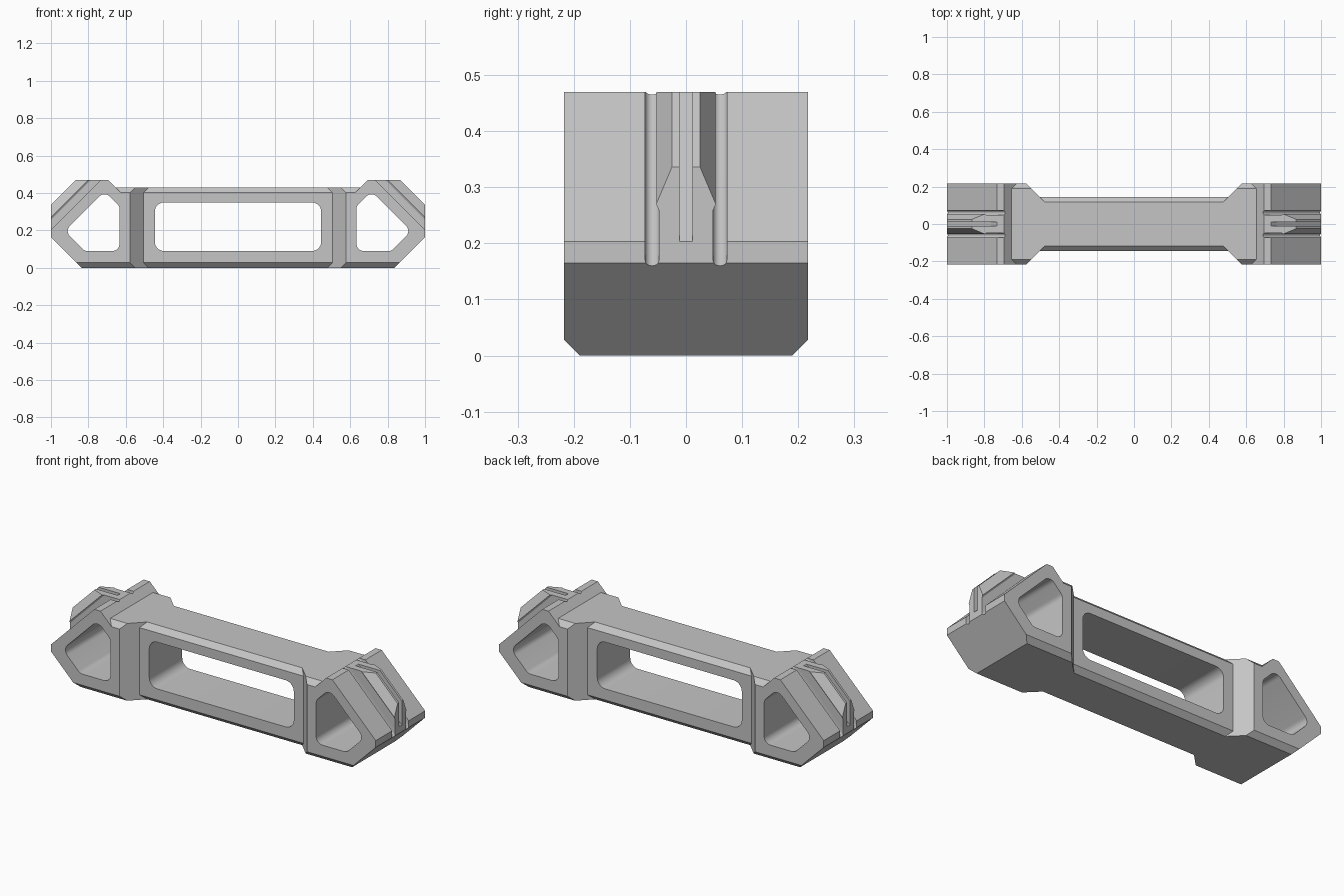
import bpy, bmesh, math
from mathutils import Vector

if "Cube" in bpy.data.objects:
    bpy.data.objects.remove(bpy.data.objects["Cube"], do_unlink=True)

grey = bpy.data.materials.new("matte_grey")
grey.use_nodes = True
colour = (0.56, 0.56, 0.56, 1)
grey.diffuse_color = colour
grey.node_tree.nodes["Principled BSDF"].inputs["Base Color"].default_value = colour

HALF = 0.217     # half depth of the end blocks
WAIST = 0.145    # half depth of the slim middle
TOP = 0.43       # height of the flat top
PEAK = 0.47      # height of the raised ends
CH = 0.028       # chamfer size
SLOPE = 1.203    # x + z on the outer sloping face


def prism(name, points, place, start, end, clips=()):
    """Extrude a 2D outline from start to end, then trim it with planes."""
    bm = bmesh.new()
    a = [bm.verts.new(place(u, v, start)) for u, v in points]
    b = [bm.verts.new(place(u, v, end)) for u, v in points]
    bm.faces.new(a)
    bm.faces.new(b[::-1])
    for i in range(len(a)):
        j = (i + 1) % len(a)
        bm.faces.new((a[i], a[j], b[j], b[i]))
    for co, normal in clips:
        geom = bm.verts[:] + bm.edges[:] + bm.faces[:]
        bmesh.ops.bisect_plane(bm, geom=geom, plane_co=co, plane_no=normal, clear_outer=True)
        rim = [e for e in bm.edges if e.is_boundary]
        bmesh.ops.holes_fill(bm, edges=rim, sides=0)
    bmesh.ops.recalc_face_normals(bm, faces=bm.faces[:])
    mesh = bpy.data.meshes.new(name)
    bm.to_mesh(mesh)
    bm.free()
    mesh.materials.append(grey)
    obj = bpy.data.objects.new(name, mesh)
    bpy.context.collection.objects.link(obj)
    return obj


def along_x(u, v, d):
    return (d, u, v)


def along_y(u, v, d):
    return (u, d, v)


def along_slope(u, v, d):
    return ((v + d) / 2, u, (v - d) / 2)


def rounded(points, radius, steps=9):
    """Round every corner of a convex outline."""
    result = []
    pts = [Vector(p) for p in points]
    for i, p in enumerate(pts):
        to_prev = (pts[i - 1] - p).normalized()
        to_next = (pts[(i + 1) % len(pts)] - p).normalized()
        half = to_prev.angle(to_next) / 2
        centre = p + (to_prev + to_next).normalized() * radius / math.sin(half)
        first = p + to_prev * radius / math.tan(half) - centre
        last = p + to_next * radius / math.tan(half) - centre
        sweep = first.angle(last)
        for k in range(steps + 1):
            t = k / steps
            arm = first * math.sin((1 - t) * sweep) + last * math.sin(t * sweep)
            result.append(tuple(centre + arm / math.sin(sweep)))
    return result


def apply(obj, mod):
    bpy.context.view_layer.objects.active = obj
    bpy.ops.object.modifier_apply(modifier=mod.name)


def combine(obj, other, operation):
    mod = obj.modifiers.new("combine", "BOOLEAN")
    mod.operation = operation
    mod.solver = "EXACT"
    mod.object = other
    apply(obj, mod)
    bpy.data.objects.remove(other, do_unlink=True)


def mirror_x(obj, bisect=False):
    mod = obj.modifiers.new("mirror", "MIRROR")
    mod.use_bisect_axis[0] = bisect
    apply(obj, mod)


def finish(obj):
    bpy.ops.object.select_all(action="DESELECT")
    obj.select_set(True)
    bpy.context.view_layer.objects.active = obj
    bpy.ops.object.shade_smooth_by_angle(angle=math.radians(20))


def bar_section(w):
    return [(-w + CH, 0), (w - CH, 0), (w, CH), (w, TOP - CH),
            (w - CH, TOP), (-w + CH, TOP), (-w, TOP - CH), (-w, CH)]


# Slim middle bar
frame = prism("frame", bar_section(WAIST), along_x, -0.55, 0.55)

# Shoulder that widens at 45 degrees
flare = [((0.577, s * HALF, 0), (-1, s, 0)) for s in (1, -1)]
combine(frame, prism("shoulder", bar_section(HALF), along_x, 0.45, 0.68, flare), "UNION")

# Angular end block with chamfered bottom edges
block = [(0.6, 0), (0.835, 0), (1, 0.165), (1, SLOPE - 1), (SLOPE - PEAK, PEAK),
         (0.695, PEAK), (0.6, 0.375)]
bottom_chamfer = [((0, s * (HALF - CH), 0), (0, s, -1)) for s in (1, -1)]
combine(frame, prism("end_block", block, along_y, -HALF, HALF, bottom_chamfer), "UNION")

# Window through the middle and opening through the end
window = [(-0.445, 0.09), (0.445, 0.09), (0.445, 0.35), (-0.445, 0.35)]
opening = [(0.633, 0.09), (0.82, 0.09), (0.927, 0.197), (0.714, 0.41), (0.633, 0.329)]
for outline, radius in ((window, 0.05), (opening, 0.04)):
    combine(frame, prism("cutter", rounded(outline, radius), along_y, -0.4, 0.4), "DIFFERENCE")

# Round-bottomed grooves beside the rail
IN, OUT = 0.048, 0.073
r = (OUT - IN) / 2
floor = 1.155
for s in (1, -1):
    arc = [(s * (IN + r + r * math.cos(a)), floor + 1.414 * r * (1 - math.sin(a)))
           for a in (math.pi * k / 12 for k in range(13))]
    section = arc + [(s * IN, 1.4), (s * OUT, 1.4)]
    combine(frame, prism("cutter", section, along_slope, 0.15, 1.1), "DIFFERENCE")

mirror_x(frame, bisect=True)
finish(frame)

# Split rail on each sloping face, with a slot down its centre
trim = [((1, 0, 0), (1, 0, 0)), ((0, 0, PEAK), (0, 0, 1))]
for s, side in ((1, "back"), (-1, "front")):
    half_rail = [(s * 0.012, SLOPE), (s * IN, SLOPE), (s * IN, 1.258), (s * 0.053, 1.27),
                 (s * 0.025, 1.336), (s * 0.012, 1.336)]
    rail = prism(side + "_rail_halves", half_rail, along_slope, 0.1, 1.1, trim)
    mirror_x(rail)
    finish(rail)
